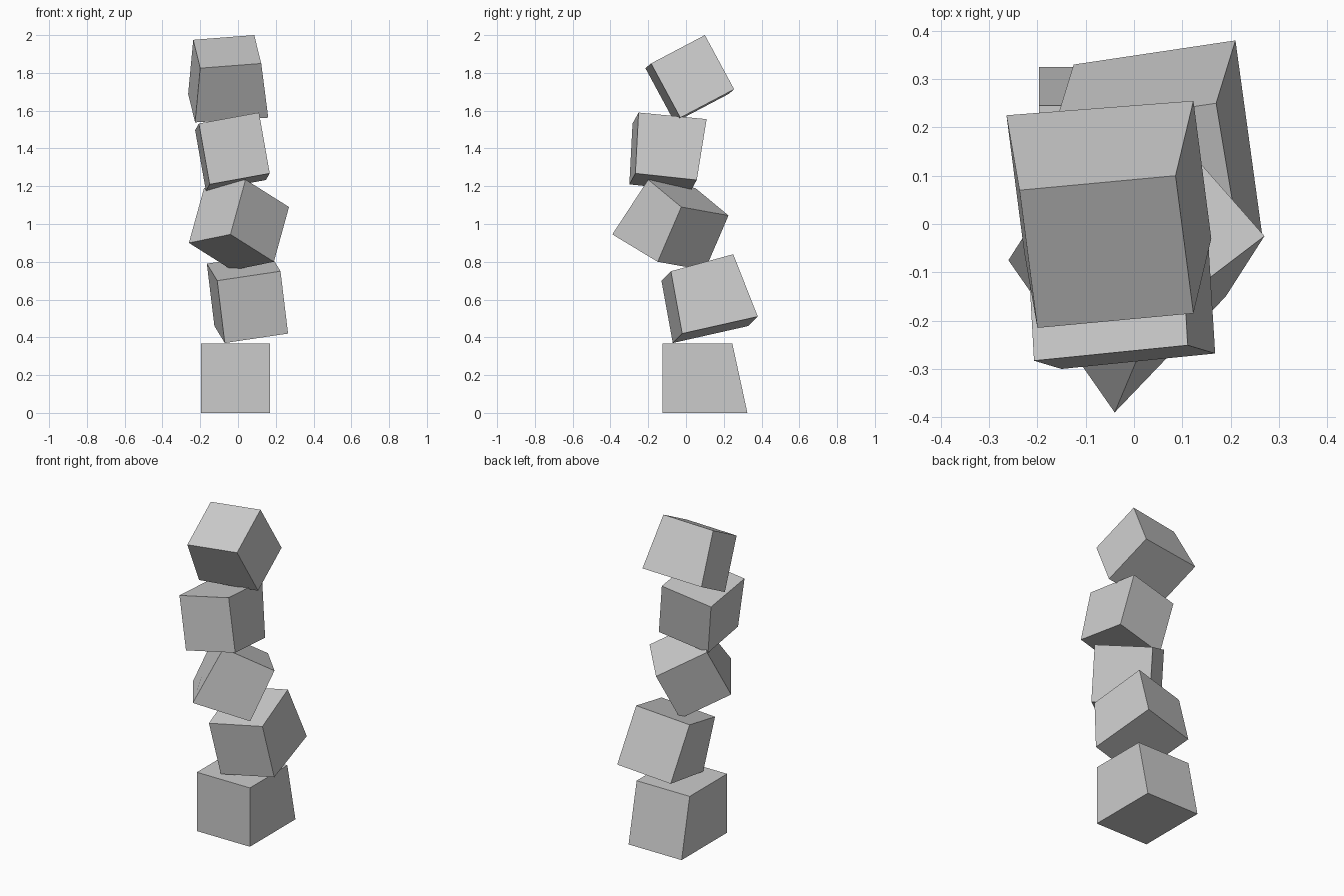
import bpy
import bmesh
from mathutils import Vector
from itertools import product

cube = bpy.data.objects.get("Cube")
if cube:
    bpy.data.objects.remove(cube, do_unlink=True)

# One plain grey for the whole stack
grey = bpy.data.materials.new("plain_grey")
grey.use_nodes = True
colour = (0.6, 0.6, 0.6, 1)
grey.diffuse_color = colour
grey.node_tree.nodes["Principled BSDF"].inputs["Base Color"].default_value = colour


def block(name, corner, ex, ey, ez, pulls):
    """Box from a corner and three edges; pulls shift the corners a rule picks."""
    corner, ex, ey, ez = map(Vector, (corner, ex, ey, ez))
    bm = bmesh.new()
    bmesh.ops.create_cube(bm, size=1)
    for v in bm.verts:
        i, j, k = (c > 0 for c in v.co)
        v.co = corner + ex * i + ey * j + ez * k
        for rule, shift in pulls:
            if rule(i, j, k):
                v.co += Vector(shift)
    bmesh.ops.recalc_face_normals(bm, faces=bm.faces)
    mesh = bpy.data.meshes.new(name)
    bm.to_mesh(mesh)
    bm.free()
    mesh.materials.append(grey)
    obj = bpy.data.objects.new(name, mesh)
    bpy.context.collection.objects.link(obj)


# Rules for the pulled corners
def low_back(i, j, k):
    return j and not k


def high_back(i, j, k):
    return j and k


def near_tip(i, j, k):
    return not (i or j or k)


def low_right(i, j, k):
    return not (i or k)


def low_left(i, j, k):
    return i and not k


# Stack from the ground up
block("base_block", (-0.197, -0.125, 0), (0.367, 0, 0), (0, 0.37, 0), (0, 0, 0.368),
      [(low_back, (0, 0.08, 0))])
block("second_block", (-0.07, -0.07, 0.37), (0.335, 0.05, 0.05),
      (-0.055, 0.33, 0.09), (-0.04, -0.06, 0.33), [(low_back, (0, 0.07, 0))])
block("middle_block", (-0.04, -0.325, 0.945), (0.23, 0.175, -0.145),
      (-0.22, 0.25, -0.045), (0.08, 0.125, 0.29), [(near_tip, (0, -0.065, 0))])
block("fourth_block", (-0.15, -0.30, 1.21), (0.318, 0.032, 0.058),
      (-0.02, 0.325, -0.035), (-0.057, 0.017, 0.322), [(high_back, (0, 0.035, 0))])
block("top_block", (-0.19, -0.06, 1.538), (0.323, 0.03, 0.025),
      (-0.037, 0.285, 0.15), (-0.01, -0.155, 0.287),
      [(low_right, (-0.037, 0, 0)), (low_left, (0.027, 0, 0))])
